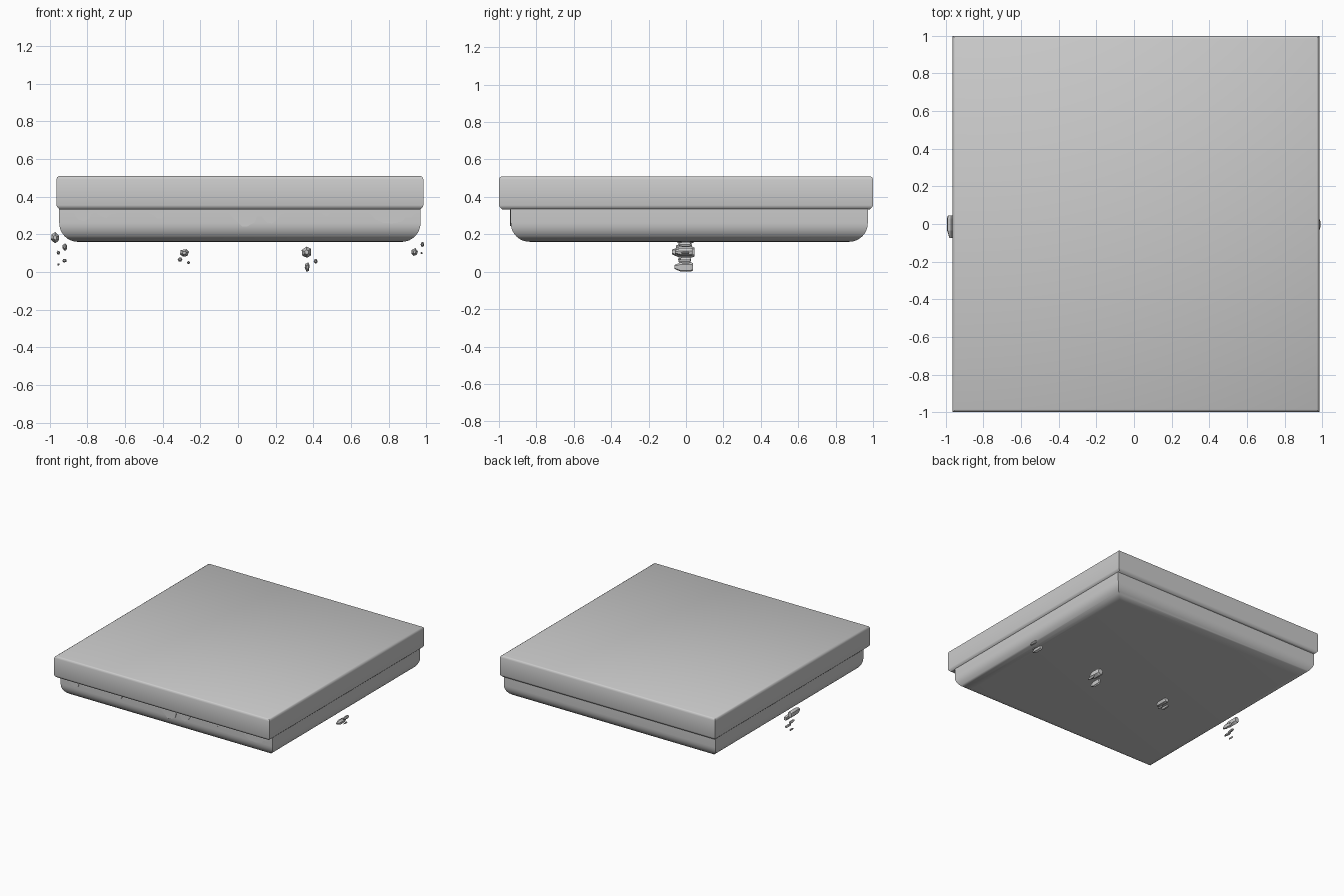
import bpy, bmesh, math, random
from mathutils import Vector

if "Cube" in bpy.data.objects:
    bpy.data.objects.remove(bpy.data.objects["Cube"])

random.seed(4)


def finish(name, bm, smooth=False):
    bmesh.ops.recalc_face_normals(bm, faces=bm.faces)
    mesh = bpy.data.meshes.new(name)
    bm.to_mesh(mesh)
    bm.free()
    obj = bpy.data.objects.new(name, mesh)
    bpy.context.collection.objects.link(obj)
    if smooth:
        bpy.ops.object.select_all(action='DESELECT')
        obj.select_set(True)
        bpy.context.view_layer.objects.active = obj
        bpy.ops.object.shade_smooth_by_angle(angle=math.radians(40))
    return obj


def loft(bm, rings):
    loops = [[bm.verts.new(p) for p in ring] for ring in rings]
    n = len(loops[0])
    for a, b in zip(loops, loops[1:]):
        for i in range(n):
            j = (i + 1) % n
            bm.faces.new((a[i], a[j], b[j], b[i]))
    bm.faces.new(loops[0][::-1])
    bm.faces.new(loops[-1])


def mitred_block(name, x0, x1, y0, y1, profile):
    """Rectangular block whose sides follow (inset, z) points."""
    bm = bmesh.new()
    loft(bm, [[(x0 + d, y0 + d, z), (x1 - d, y0 + d, z),
               (x1 - d, y1 - d, z), (x0 + d, y1 - d, z)] for d, z in profile])
    return finish(name, bm, True)


# Top slab with softened rims
mitred_block("top_slab", -0.965, 0.985, -1.0, 1.0,
             [(0.018, 0.332), (0.012, 0.337), (0.003, 0.346), (0, 0.355),
              (0, 0.493), (0.004, 0.504), (0.014, 0.51)])

# Soil body with rounded lower edge
curve = [(0.1 * (1 - math.sin(t)), 0.16 + 0.1 * (1 - math.cos(t)))
         for t in [i * math.pi / 16 for i in range(9)]]
mitred_block("lower_body", -0.95, 0.97, -0.937, 0.972, curve + [(0, 0.336)])

# Thin overhanging drips on the front, as (x, z) outlines
drips = [
    [(-.88, .335), (-.865, .30), (-.85, .28), (-.82, .27), (-.79, .283), (-.78, .31),
     (-.755, .318), (-.73, .295), (-.70, .288), (-.68, .305), (-.65, .312), (-.64, .335)],
    [(-.49, .335), (-.475, .313), (-.45, .303), (-.43, .285), (-.405, .285),
     (-.385, .31), (-.37, .335)],
    [(-.10, .335), (-.08, .32), (-.05, .318), (-.03, .29), (0, .265), (.02, .243),
     (.05, .243), (.09, .265), (.10, .30), (.125, .30), (.15, .265), (.18, .258),
     (.21, .28), (.23, .31), (.27, .318), (.29, .335)],
    [(.44, .335), (.45, .305), (.475, .297), (.495, .318), (.52, .335)],
    [(.68, .335), (.69, .315), (.71, .305), (.73, .28), (.77, .262), (.82, .258),
     (.87, .268), (.89, .29), (.92, .29), (.94, .31), (.965, .335)],
]
for k, outline in enumerate(drips):
    bm = bmesh.new()
    loft(bm, [[(x, y, z) for x, z in outline] for y in (-0.942, -0.92)])
    finish(f"front_drip_{k + 1}", bm)

# Faceted floating stones: x, z, half width, half height, lean
stones = [
    (-.972, .182, .023, .03, -.5), (-.92, .132, .014, .02, .3), (-.955, .103, .009, .011, 0),
    (-.922, .06, .012, .01, .2), (-.954, .04, .006, .007, 0),
    (-.285, .102, .025, .022, .2), (-.308, .066, .013, .012, 0), (-.263, .05, .009, .008, 0),
    (.365, .105, .029, .03, -.4), (.368, .026, .014, .026, .3), (.413, .057, .011, .013, 0),
    (.938, .106, .018, .021, .4), (.98, .146, .01, .014, 0), (.975, .10, .006, .006, 0),
]
for k, (cx, cz, w, h, lean) in enumerate(stones):
    depth = min(1.0, 0.15 + (w + h) / 0.06)
    angles = [lean + i * math.tau / 6 + random.uniform(-.2, .2) for i in range(6)]
    bm = bmesh.new()
    loft(bm, [[(cx + s * w * math.cos(a), y * depth, max(0, cz + s * h * math.sin(a)))
               for a in angles]
              for s, y in ((.8, .045), (1, .03), (1, -.035), (.4, -.075))])
    finish(f"floating_stone_{k + 1}", bm)
